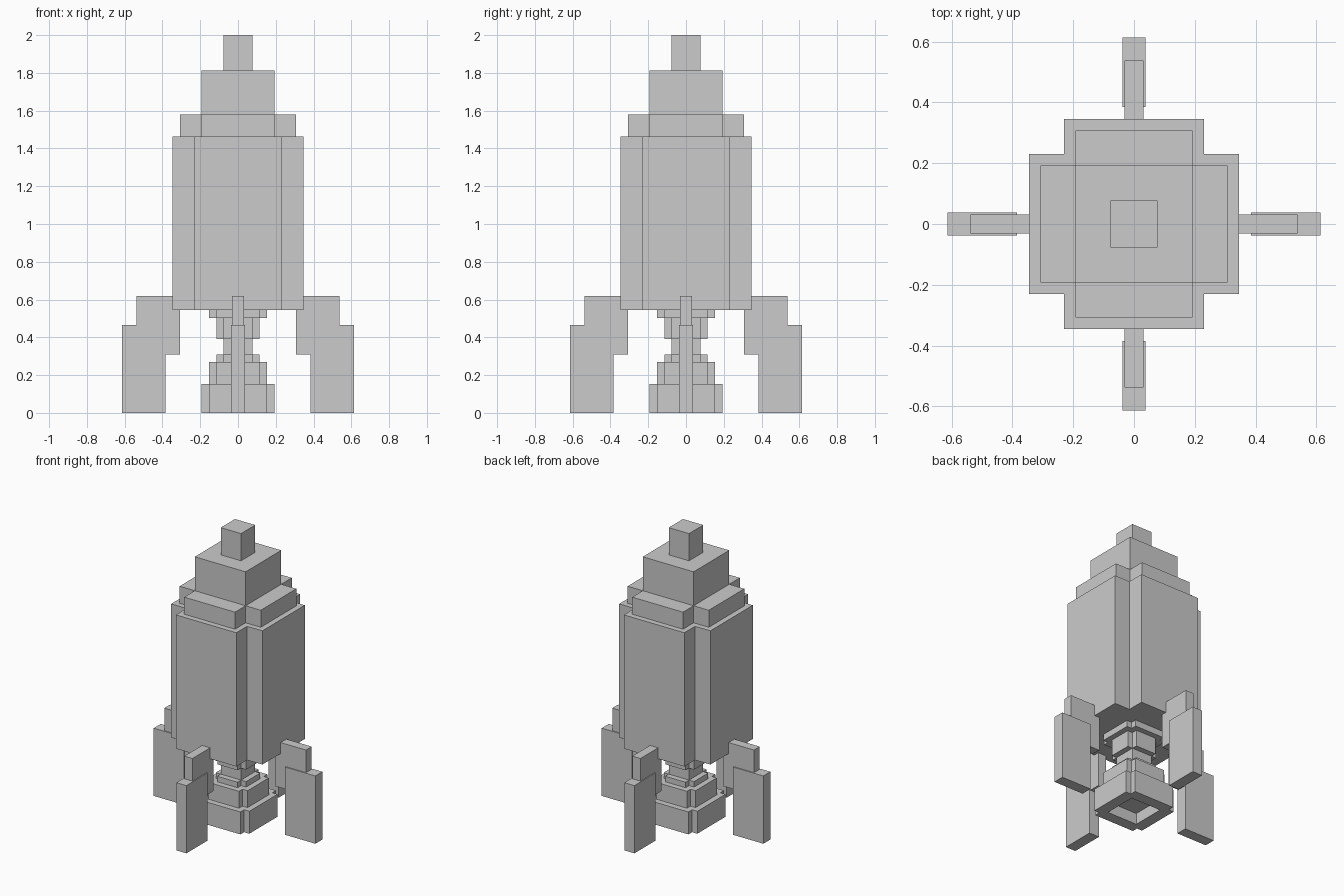
import bpy, bmesh
from math import pi
from mathutils import Matrix

if "Cube" in bpy.data.objects:
    bpy.data.objects.remove(bpy.data.objects["Cube"])


def prism(name, outline, z0, z1):
    """Extrude a flat outline from z0 to z1."""
    bm = bmesh.new()
    base = bm.faces.new([bm.verts.new((x, y, z0)) for x, y in outline])
    top = bmesh.ops.extrude_face_region(bm, geom=[base])["geom"]
    bmesh.ops.translate(bm, vec=(0, 0, z1 - z0),
                        verts=[v for v in top if isinstance(v, bmesh.types.BMVert)])
    bmesh.ops.recalc_face_normals(bm, faces=bm.faces)
    mesh = bpy.data.meshes.new(name)
    bm.to_mesh(mesh)
    bm.free()
    obj = bpy.data.objects.new(name, mesh)
    bpy.context.collection.objects.link(obj)
    return obj


def rect(x0, x1, y):
    return [(x0, -y), (x1, -y), (x1, y), (x0, y)]


def plus(a, b):
    """Square with notched corners: a = reach, b = half width of each arm."""
    quarter = [(a, -b), (a, b), (b, b)]
    pts = []
    for _ in range(4):
        pts += quarter
        quarter = [(-y, x) for x, y in quarter]
    return pts


# Hull and stepped nose
prism("body", plus(0.346, 0.23), 0.545, 1.463)
prism("shoulder", plus(0.308, 0.193), 1.463, 1.58)
prism("nose", rect(-0.193, 0.193, 0.193), 1.58, 1.813)
prism("nose_tip", rect(-0.077, 0.077, 0.077), 1.813, 2.0)

# Engine, from the hull down to the nozzle
prism("engine_mount", plus(0.153, 0.115), 0.502, 0.545)
prism("engine_collar", plus(0.115, 0.077), 0.39, 0.502)
prism("engine_neck", rect(-0.077, 0.077, 0.077), 0.308, 0.39)
prism("nozzle_top", plus(0.115, 0.077), 0.27, 0.308)
prism("nozzle_middle", plus(0.153, 0.115), 0.154, 0.27)
nozzle = prism("nozzle_rim", plus(0.193, 0.153), 0, 0.154)

# Exhaust recess in the nozzle underside
cutter = prism("exhaust_cutter", rect(-0.115, 0.115, 0.115), -0.1, 0.077)
cutter.hide_render = True
cutter.hide_set(True)
cut = nozzle.modifiers.new("exhaust", 'BOOLEAN')
cut.operation = 'DIFFERENCE'
cut.solver = 'EXACT'
cut.object = cutter

# Four fins, each an upper bracket and an outer foot
for i in range(4):
    turn = Matrix.Rotation(i * pi / 2, 4, 'Z')
    for part in (prism(f"fin_bracket_{i + 1}", rect(0.308, 0.538, 0.031), 0.31, 0.62),
                 prism(f"fin_foot_{i + 1}", rect(0.385, 0.614, 0.038), 0, 0.465)):
        part.data.transform(turn)
